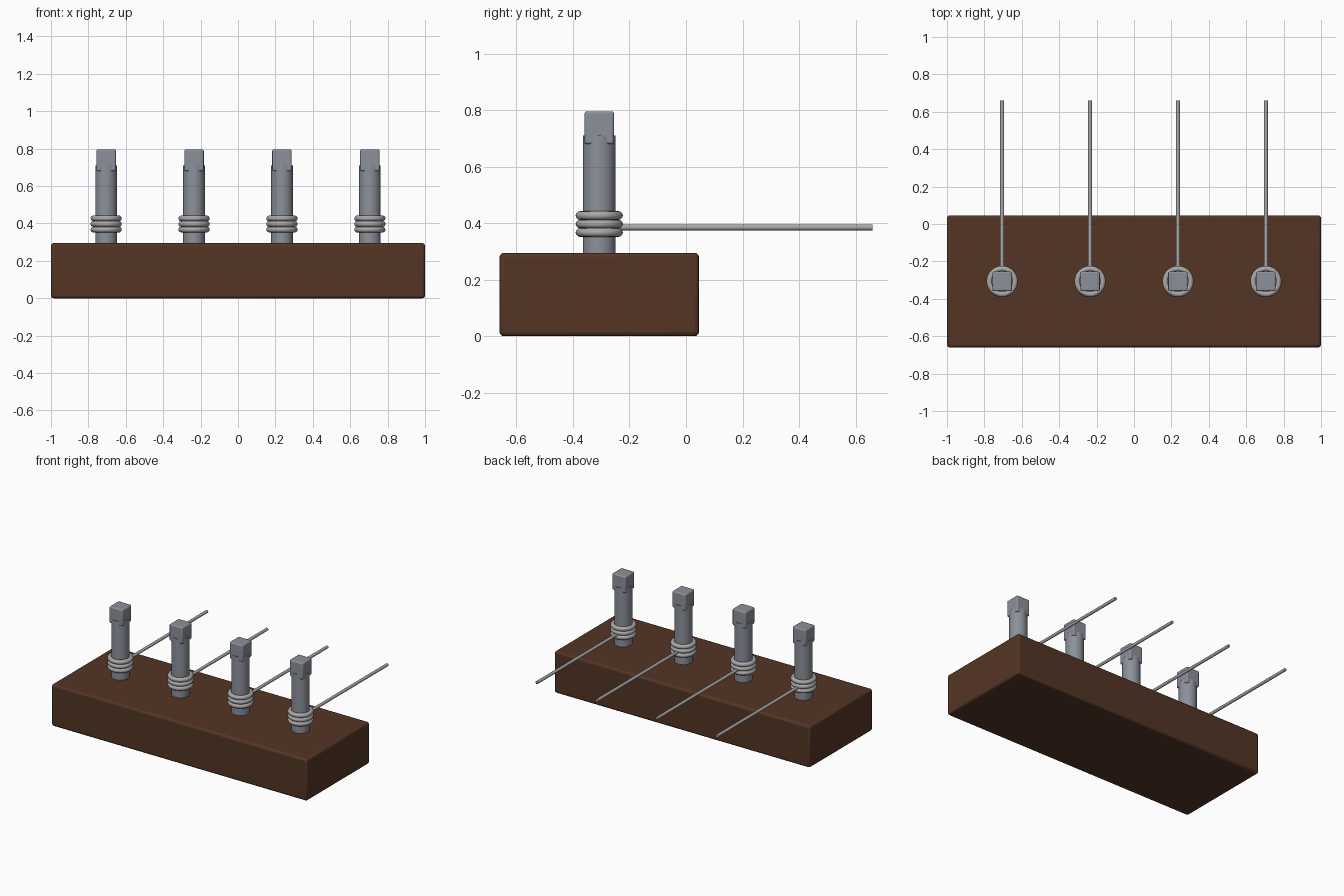
import bpy, math

if "Cube" in bpy.data.objects:
    bpy.data.objects.remove(bpy.data.objects["Cube"])


def material(name, rgb):
    m = bpy.data.materials.new(name)
    m.diffuse_color = (*rgb, 1)
    m.use_nodes = True
    m.node_tree.nodes["Principled BSDF"].inputs["Base Color"].default_value = m.diffuse_color
    return m


WOOD = material("dark_wood", (0.088, 0.036, 0.018))
STEEL = material("pin_steel", (0.26, 0.28, 0.32))
WIRE = material("wire_metal", (0.40, 0.39, 0.39))


def finish(name, mat, smooth=True):
    ob = bpy.context.object
    ob.name = name
    ob.data.materials.append(mat)
    if smooth:
        bpy.ops.object.shade_smooth_by_angle(angle=math.radians(40))
    return ob


def box(name, center, size, bevel, mat):
    bpy.ops.mesh.primitive_cube_add(size=1, location=center)
    bpy.context.object.scale = size
    bpy.ops.object.transform_apply(location=False, rotation=False, scale=True)
    ob = finish(name, mat)
    mod = ob.modifiers.new("rounded_edges", 'BEVEL')
    mod.width = bevel
    mod.segments = 3


def rod(name, center, radius, length, mat, rotation=(0, 0, 0), sides=32):
    bpy.ops.mesh.primitive_cylinder_add(vertices=sides, radius=radius, depth=length,
                                        location=center, rotation=rotation)
    finish(name, mat)


# Wooden block
box("wooden_block", (0, -0.307, 0.1475), (2, 0.706, 0.295), 0.015, WOOD)

PIN_Y = -0.307
for i, x in enumerate((-0.705, -0.235, 0.235, 0.705), 1):
    # Round pin with a square head
    rod(f"tuning_pin_{i}", (x, PIN_Y, 0.485), 0.058, 0.45, STEEL)
    box(f"pin_head_{i}", (x, PIN_Y, 0.738), (0.104, 0.104, 0.116), 0.008, STEEL)
    # Wire coils around the pin
    for j, z in enumerate((0.367, 0.397, 0.427), 1):
        bpy.ops.mesh.primitive_torus_add(location=(x, PIN_Y, z), major_segments=40,
                                         minor_segments=12, major_radius=0.068,
                                         minor_radius=0.0155)
        finish(f"wire_coil_{i}_{j}", WIRE)
    # Straight wire running to the back
    rod(f"wire_{i}", (x, 0.21, 0.385), 0.0105, 0.90, WIRE,
        rotation=(math.pi / 2, 0, 0), sides=12)
